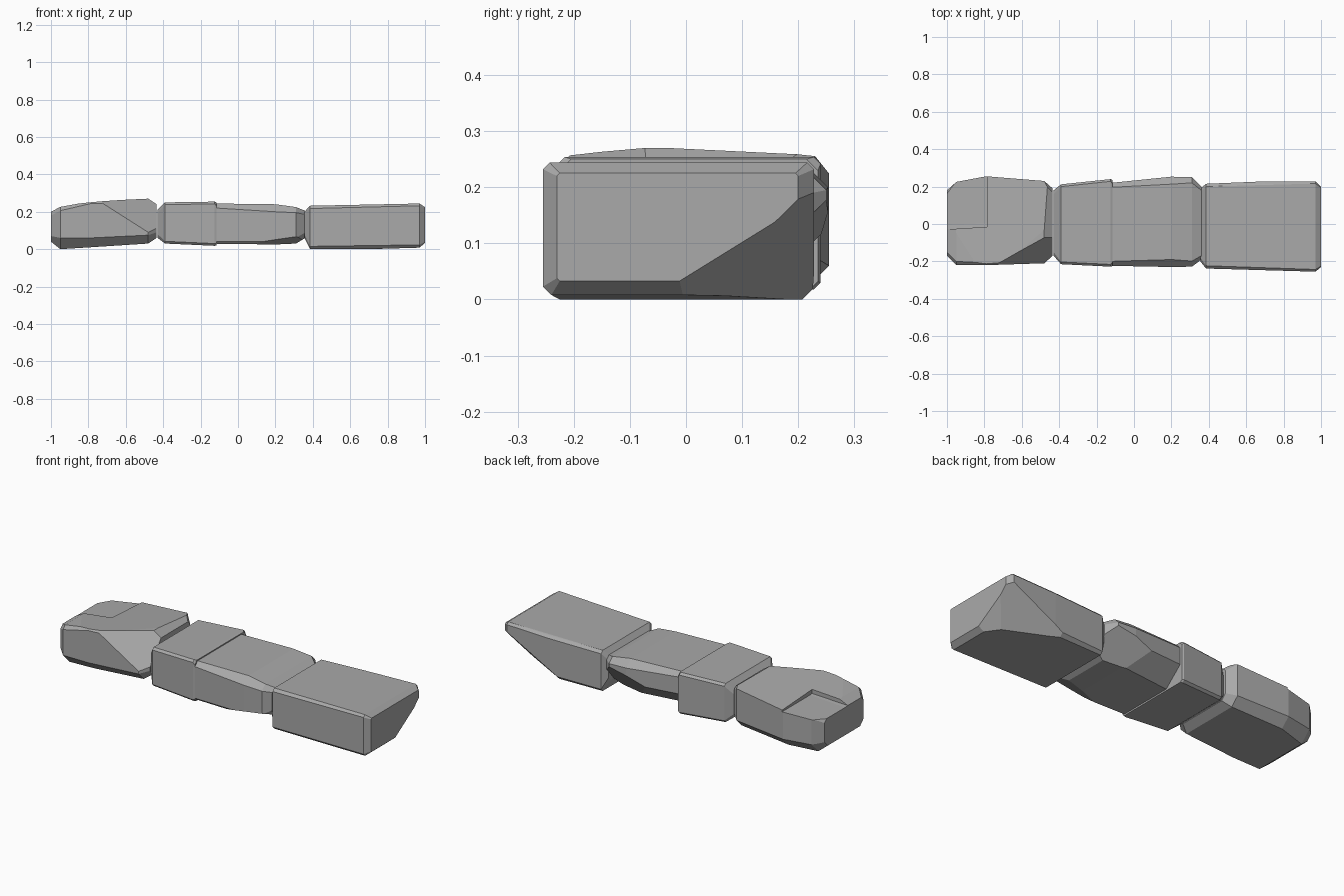
import bpy, bmesh
from mathutils import Vector

if "Cube" in bpy.data.objects:
    bpy.data.objects.remove(bpy.data.objects["Cube"])

# One plain stone colour
stone = bpy.data.materials.new("stone grey")
stone.use_nodes = True
GREY = (0.4, 0.4, 0.4, 1)
stone.diffuse_color = GREY
stone.node_tree.nodes["Principled BSDF"].inputs["Base Color"].default_value = GREY


def make_stone(name, sections, cuts=()):
    """Hull through chamfered sections (x, y0, y1, z0, z1, top chamfer, bottom chamfer),
    then chip off everything outside each three-point plane."""
    bm = bmesh.new()
    for x, y0, y1, z0, z1, t, b in sections:
        for y, z in ((y0 + b, z0), (y1 - b, z0), (y1, z0 + b), (y1, z1 - t),
                     (y1 - t, z1), (y0 + t, z1), (y0, z1 - t), (y0, z0 + b)):
            bm.verts.new((x, y, z))
    res = bmesh.ops.convex_hull(bm, input=bm.verts[:])
    loose = {v for v in res["geom_interior"] + res["geom_unused"]
             if isinstance(v, bmesh.types.BMVert)}
    bmesh.ops.delete(bm, geom=list(loose), context="VERTS")
    centre = sum((v.co for v in bm.verts), Vector()) / len(bm.verts)
    for pts in cuts:
        a, b, c = map(Vector, pts)
        n = (b - a).cross(c - a).normalized()
        if n.dot(centre - a) > 0:
            n = -n
        bmesh.ops.bisect_plane(bm, geom=bm.verts[:] + bm.edges[:] + bm.faces[:],
                               plane_co=a, plane_no=n, clear_outer=True)
        bmesh.ops.holes_fill(bm, edges=[e for e in bm.edges if e.is_boundary])
    bmesh.ops.recalc_face_normals(bm, faces=bm.faces[:])
    mesh = bpy.data.meshes.new(name)
    bm.to_mesh(mesh)
    bm.free()
    mesh.materials.append(stone)
    obj = bpy.data.objects.new(name, mesh)
    bpy.context.collection.objects.link(obj)
    return obj


# Stone at the -x end, with a chipped front corner and sloping top
left = make_stone("end_stone_chipped", [
    (-1.0, -.17, .18, .04, .2, .02, .03),
    (-.95, -.22, .225, .0, .226, .02, .06),
    (-.79, -.22, .255, .01, .255, .012, .05),
    (-.48, -.21, .23, .03, .27, .015, .045),
    (-.435, -.17, .19, .06, .24, .02, .03),
], [
    ((-.72, -.22, .24), (-.46, -.07, .26), (-.49, -.2, .11)),
    ((-.48, -.05, .271), (-.48, .22, .256), (-.95, -.05, .226)),
])

# Shallow broken ledge in its back outer corner
notch = make_stone("ledge_cutter", [
    (-1.1, -.035, .4, .19, .4, 0, 0),
    (-.785, -.015, .4, .215, .4, 0, 0),
], [((-.785, -.02, .217), (-1, -.03, .2), (-.9, .25, .185))])
notch.hide_render = True
mod = left.modifiers.new("ledge", "BOOLEAN")
mod.operation, mod.object, mod.solver = "DIFFERENCE", notch, "EXACT"
bpy.context.view_layer.objects.active = left
bpy.ops.object.modifier_apply(modifier="ledge")
bpy.data.objects.remove(notch)

# Middle stone, split by a crack into two slightly offset pieces
make_stone("middle_stone_short_piece", [
    (-.43, -.17, .18, .06, .21, .02, .02),
    (-.39, -.215, .212, .03, .25, .012, .012),
    (-.125, -.228, .24, .018, .254, .012, .012),
    (-.115, -.225, .235, .02, .25, .02, .012),
])
make_stone("middle_stone_long_piece", [
    (-.2, -.222, .212, .03, .245, .02, .01),
    (.2, -.23, .253, .025, .24, .04, .015),
    (.31, -.228, .25, .03, .225, .03, .03),
    (.36, -.19, .2, .06, .205, .02, .03),
], [
    ((-.13, .1, .02), (-.13, .215, .12), (.3, .17, .03)),
    ((0, -.24, .025), (.34, -.225, .07), (.33, -.1, .02)),
    ((.1, .25, .13), (.34, .23, .16), (.3, .12, .02)),
])

# Stone at the +x end, with its lower back corner broken away
make_stone("end_stone_square", [
    (.355, -.2, .19, .06, .2, .02, .02),
    (.385, -.238, .215, .0, .232, .015, .015),
    (.7, -.245, .228, .0, .236, .012, .02),
    (.97, -.255, .228, .008, .244, .012, .015),
    (1.0, -.23, .2, .033, .225, .005, .005),
], [
    ((1.0, .0, .04), (1.0, .21, .17), (.82, .22, .005)),
    ((.85, .1, .0), (.9, .225, .15), (.62, .225, .0)),
])
